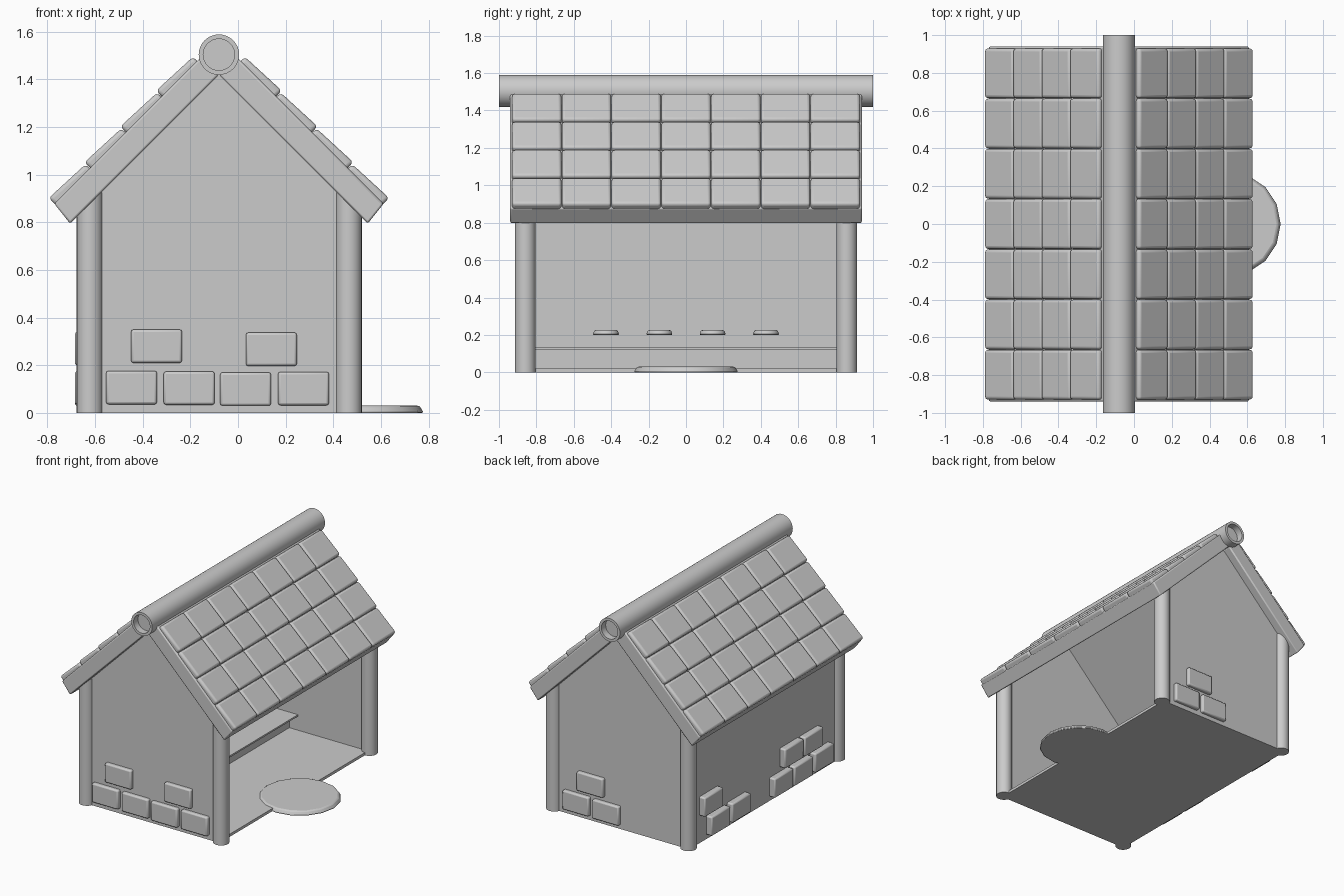
import bpy, bmesh
from math import sqrt, pi
from mathutils import Vector, Matrix

if "Cube" in bpy.data.objects:
    bpy.data.objects.remove(bpy.data.objects["Cube"])

S = 1 / sqrt(2)
CX = -0.08           # ridge line in x
APEX = 1.42          # underside of the roof at the ridge


def finish(bm, name, bevel=0.0, segs=2, smooth=True):
    bmesh.ops.recalc_face_normals(bm, faces=bm.faces)
    me = bpy.data.meshes.new(name)
    bm.to_mesh(me)
    bm.free()
    ob = bpy.data.objects.new(name, me)
    bpy.context.collection.objects.link(ob)
    bpy.ops.object.select_all(action='DESELECT')
    ob.select_set(True)
    bpy.context.view_layer.objects.active = ob
    if bevel:
        m = ob.modifiers.new("soft_edges", 'BEVEL')
        m.width, m.segments = bevel, segs
        m.limit_method = 'ANGLE'
    if smooth:
        bpy.ops.object.shade_smooth_by_angle(angle=0.7)
    return ob


def add_box(bm, lo, hi):
    lo, hi = Vector(lo), Vector(hi)
    mat = Matrix.Translation((lo + hi) / 2) @ Matrix.Diagonal((*(hi - lo), 1))
    bmesh.ops.create_cube(bm, size=1, matrix=mat)


def box(name, lo, hi, **kw):
    bm = bmesh.new()
    add_box(bm, lo, hi)
    return finish(bm, name, **kw)


def add_prism(bm, pts, y0, y1):
    """Extrude an (x, z) outline along y."""
    f = bm.faces.new([bm.verts.new((x, y0, z)) for x, z in pts])
    r = bmesh.ops.extrude_face_region(bm, geom=[f])
    vs = [v for v in r['geom'] if isinstance(v, bmesh.types.BMVert)]
    bmesh.ops.translate(bm, verts=vs, vec=(0, y1 - y0, 0))


def disc(name, c, r_low, r_top, z0, z1, segs=16, bevel=0.0):
    bm = bmesh.new()
    bmesh.ops.create_cone(bm, cap_ends=True, segments=segs, radius1=r_low, radius2=r_top,
                          depth=z1 - z0, matrix=Matrix.Translation((*c, (z0 + z1) / 2)))
    return finish(bm, name, bevel=bevel)


# Floor and left wall
box("floor", (-0.62, -0.86, 0), (0.465, 0.86, 0.02), smooth=False)
box("left_wall", (-0.64, -0.86, 0), (-0.60, 0.86, 0.88), smooth=False)

# Gable walls, front and back
gable = [(-0.62, 0), (0.465, 0), (0.465, 0.877), (CX, APEX + 0.01), (-0.62, 0.882)]
for side, name in ((-1, "front_wall"), (1, "back_wall")):
    bm = bmesh.new()
    add_prism(bm, gable, side * 0.877, side * 0.837)
    finish(bm, name, smooth=False)

# Corner posts
for x, xn in ((-0.622, "left"), (0.465, "right")):
    for y, yn in ((-0.859, "front"), (0.859, "back")):
        disc(f"{yn}_{xn}_post", (x, y), 0.055, 0.055, 0, 0.925, segs=24)

# Roof slabs and wedge-shaped tiles; u runs down the slope, n out of it
for sx, side in ((-1, "left"), (1, "right")):
    def P(u, n):
        return (CX + sx * (u + n) * S, APEX + (n - u) * S)

    bm = bmesh.new()
    add_prism(bm, [P(0, 0), P(0.884, 0), P(0.872, 0.105), P(0.0, 0.105)], -0.94, 0.94)
    finish(bm, f"{side}_roof_slab", bevel=0.008)

    bm = bmesh.new()
    pitch = 0.266
    for row in range(4):
        u0 = 0.024 + row * 0.2125
        u1 = u0 + 0.2105
        outline = [P(u0, 0.085), P(u1, 0.085), P(u1, 0.139), P(u0, 0.130)]
        for col in range(7):
            y0 = (col - 3.5) * pitch
            add_prism(bm, outline, y0 + 0.001, y0 + pitch - 0.001)
    finish(bm, f"{side}_roof_tiles", bevel=0.016, segs=3)

# Ridge pole with recessed ends
bm = bmesh.new()
bmesh.ops.create_cone(bm, cap_ends=True, segments=32, radius1=0.085, radius2=0.085, depth=2,
                      matrix=Matrix.Translation((CX, 0, 1.504)) @ Matrix.Rotation(pi / 2, 4, 'X'))
for cap in [f for f in bm.faces if len(f.verts) > 4]:
    out = 1 if cap.calc_center_median().y > 0 else -1
    bmesh.ops.inset_region(bm, faces=[cap], thickness=0.019)
    r = bmesh.ops.extrude_discrete_faces(bm, faces=[cap])
    bmesh.ops.translate(bm, verts=r['faces'][0].verts, vec=(0, -out * 0.05, 0))
finish(bm, "ridge_pole")

# Bricks set in the walls: (position along the wall, centre height)
HW, HH = 0.107, 0.07
bm = bmesh.new()
for x, z in [(-0.447, .106), (-0.205, .104), (.032, .1), (.275, .102), (-.342, .28), (.14, .267)]:
    add_box(bm, (x - HW, -0.905, z - HH), (x + HW, -0.86, z + HH))
finish(bm, "front_bricks", bevel=0.01)

bm = bmesh.new()
for x, z in [(.265, .103), (.022, .1), (.15, .27)]:
    add_box(bm, (x - HW, 0.86, z - HH), (x + HW, 0.905, z + HH))
finish(bm, "back_bricks", bevel=0.01)

bm = bmesh.new()
for y, z in [(.65, .27), (.57, .1), (.33, .105), (-.16, .1), (-.28, .27),
             (-.39, .1), (-.51, .27), (-.63, .105)]:
    add_box(bm, (-0.685, y - HW, z - HH), (-0.62, y + HW, z + HH))
finish(bm, "left_bricks", bevel=0.01)

# Inner bench along the left wall with four small dishes above it
box("bench_base", (-0.61, -0.84, 0.01), (-0.17, 0.84, 0.122), smooth=False)
box("bench_top", (-0.61, -0.84, 0.122), (-0.10, 0.84, 0.134), smooth=False)
for i in range(4):
    disc(f"dish_{i + 1}", (-0.36, -0.4275 + i * 0.285), 0.071, 0.062, 0.2, 0.225, bevel=0.006)

# Round doorstep at the open side
disc("doorstep", (0.5, 0), 0.28, 0.262, 0, 0.03, bevel=0.008)
